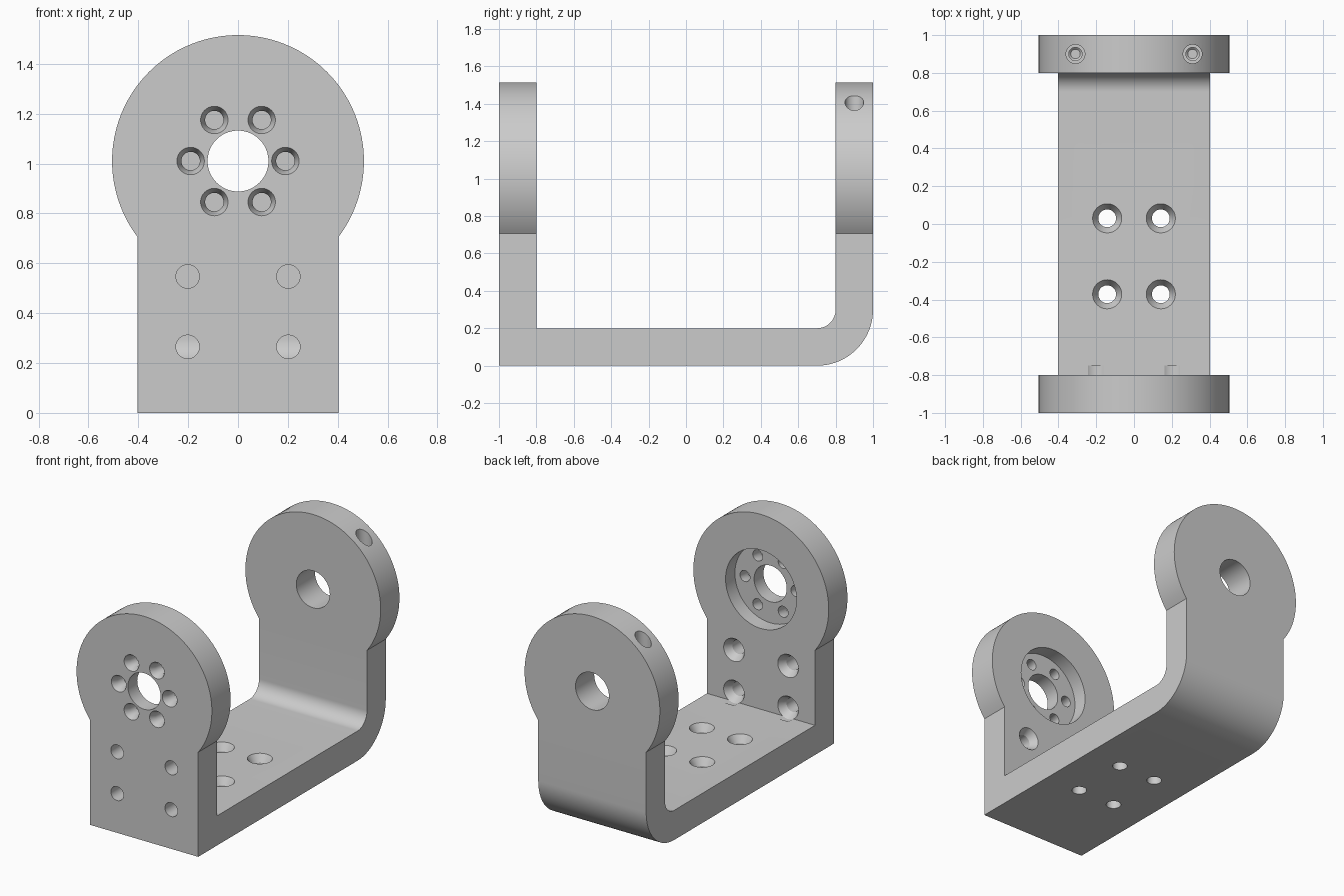
import bpy
import bmesh
from math import sin, cos, pi, asin
from mathutils import Matrix, Vector

if "Cube" in bpy.data.objects:
    bpy.data.objects.remove(bpy.data.objects["Cube"], do_unlink=True)

HALF_WIDTH, HEAD_R, HEAD_Z = 0.403, 0.505, 1.01
THICK, BEND = 0.2, 0.3

grey = bpy.data.materials.new("plain grey")
grey.use_nodes = True
colour = (0.6, 0.6, 0.6, 1)
grey.diffuse_color = colour
grey.node_tree.nodes["Principled BSDF"].inputs["Base Color"].default_value = colour


def arc(cx, cy, r, start, end, steps):
    return [(cx + r * cos(start + (end - start) * i / steps),
             cy + r * sin(start + (end - start) * i / steps)) for i in range(steps + 1)]


def finish(name, bm):
    bmesh.ops.recalc_face_normals(bm, faces=bm.faces)
    mesh = bpy.data.meshes.new(name)
    bm.to_mesh(mesh)
    bm.free()
    mesh.materials.append(grey)
    obj = bpy.data.objects.new(name, mesh)
    bpy.context.collection.objects.link(obj)
    return obj


def prism(name, points, offset):
    """Extrude a closed outline of 3D points along an offset."""
    bm = bmesh.new()
    face = bm.faces.new([bm.verts.new(p) for p in points])
    out = bmesh.ops.extrude_face_region(bm, geom=[face])
    verts = [v for v in out["geom"] if isinstance(v, bmesh.types.BMVert)]
    bmesh.ops.translate(bm, verts=verts, vec=offset)
    return finish(name, bm)


def lathe(name, profile, origin, axis, segments=48):
    """Turn (radius, depth) pairs about an axis into a closed solid."""
    bm = bmesh.new()
    rings = [[bm.verts.new((r * cos(2 * pi * i / segments), r * sin(2 * pi * i / segments), d))
              for i in range(segments)] for r, d in profile]
    for a, b in zip(rings, rings[1:]):
        for i in range(segments):
            j = (i + 1) % segments
            bm.faces.new((a[i], a[j], b[j], b[i]))
    bm.faces.new(rings[0])
    bm.faces.new(rings[-1])
    turn = Vector((0, 0, 1)).rotation_difference(Vector(axis)).to_matrix().to_4x4()
    bm.transform(Matrix.Translation(origin) @ turn)
    return finish(name, bm)


def combine(target, cutter, operation):
    mod = target.modifiers.new(operation, "BOOLEAN")
    mod.operation, mod.solver, mod.object = operation, "EXACT", cutter
    bpy.context.view_layer.objects.active = target
    bpy.ops.object.modifier_apply(modifier=mod.name)
    bpy.data.objects.remove(cutter, do_unlink=True)


def drill(profile, origin, axis, segments=48):
    combine(bracket, lathe("hole_cutter", profile, origin, axis, segments), "DIFFERENCE")


def countersunk(outer, inner, cone):
    return [(outer, -0.05), (outer, 0), (inner, cone), (inner, THICK + 0.05)]


# U-shaped strap seen from the side, square front corner and rounded rear bend
tall = 1.7
strap = [(-1, 0)] + arc(1 - BEND, BEND, BEND, -pi / 2, 0, 24)
strap += [(1, tall), (1 - THICK, tall)]
strap += arc(1 - BEND, BEND, BEND - THICK, 0, -pi / 2, 16)
strap += [(THICK - 1, THICK), (THICK - 1, tall), (-1, tall)]
bracket = prism("bracket", [(-0.7, y, z) for y, z in strap], (1.4, 0, 0))

# Keyhole outline trims the strap to round-headed arms
dip = asin((HEAD_R ** 2 - HALF_WIDTH ** 2) ** 0.5 / HEAD_R)
outline = [(-HALF_WIDTH, -0.1), (HALF_WIDTH, -0.1)]
outline += arc(0, HEAD_Z, HEAD_R, -dip, pi + dip, 96)
combine(bracket, prism("outline_cutter", [(x, -1.2, z) for x, z in outline], (0, 2.4, 0)), "INTERSECT")

# Front arm: servo horn recess and centre hole, drilled from the inner face
inner_y = THICK - 1
drill([(0.265, -0.05), (0.265, 0.1), (0.122, 0.1), (0.122, 0.25)],
      (0, inner_y, HEAD_Z), (0, -1, 0), 72)

# Ring of six countersunk screw holes in the front face
for k in range(6):
    a = k * pi / 3
    drill([(0.055, -0.05), (0.055, 0), (0.037, 0.04), (0.037, 0.15)],
          (0.19 * cos(a), -1, HEAD_Z + 0.19 * sin(a)), (0, 1, 0))

# Mounting holes in the front arm and the floor, with set screw holes in the rear rim
for side in (-1, 1):
    for z in (0.265, 0.547):
        drill(countersunk(0.077, 0.047, 0.05), (0.202 * side, inner_y, z), (0, -1, 0))
    for y in (0.03, -0.372):
        drill(countersunk(0.077, 0.047, 0.05), (0.142 * side, y, THICK), (0, 0, -1))
    drill([(0.05, -0.1), (0.05, 0.12), (0.035, 0.12), (0.035, 0.4), (0.025, 0.41)],
          (0.31 * side, 0.9, 1.41), (0, 0, -1))

# Rear arm pivot hole
drill([(0.125, -0.05), (0.125, 0.25)], (0, 1, HEAD_Z), (0, -1, 0), 72)

# Smooth curved walls, crisp edges
bpy.ops.object.select_all(action="DESELECT")
bracket.select_set(True)
bpy.context.view_layer.objects.active = bracket
bpy.ops.object.shade_smooth_by_angle(angle=pi / 7)
